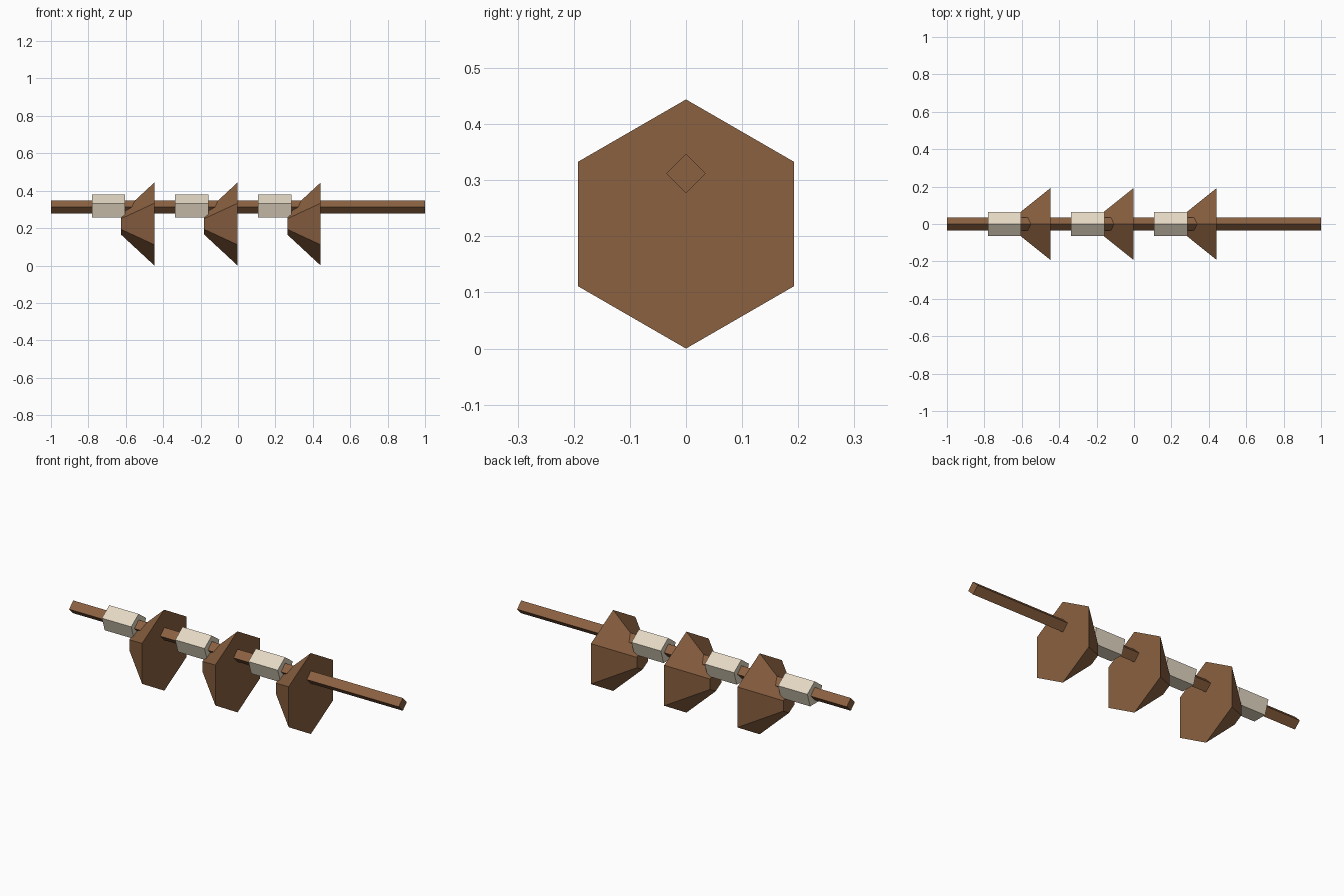
import bpy, bmesh, math

if "Cube" in bpy.data.objects:
    bpy.data.objects.remove(bpy.data.objects["Cube"])


def linear(c):
    c /= 255
    return c / 12.92 if c <= 0.04045 else ((c + 0.055) / 1.055) ** 2.4


def material(name, rgb):
    m = bpy.data.materials.new(name)
    m.diffuse_color = [linear(c) for c in rgb] + [1]
    m.use_nodes = True
    m.node_tree.nodes["Principled BSDF"].inputs["Base Color"].default_value = m.diffuse_color
    return m


def tapered_prism(name, sides, x0, x1, r0, r1, z, mat):
    """Closed prism along x, with one corner pointing straight up."""
    bm = bmesh.new()
    rings = []
    for x, r in ((x0, r0), (x1, r1)):
        angles = [2 * math.pi * i / sides for i in range(sides)]
        rings.append([bm.verts.new((x, r * math.sin(a), z + r * math.cos(a))) for a in angles])
    a, b = rings
    bm.faces.new(a)
    bm.faces.new(b)
    for i in range(sides):
        j = (i + 1) % sides
        bm.faces.new((a[i], a[j], b[j], b[i]))
    bmesh.ops.recalc_face_normals(bm, faces=bm.faces)
    mesh = bpy.data.meshes.new(name)
    bm.to_mesh(mesh)
    bm.free()
    mesh.materials.append(mat)
    obj = bpy.data.objects.new(name, mesh)
    bpy.context.collection.objects.link(obj)
    return obj


brown = material("brown wood", (139, 97, 65))
cream = material("cream", (228, 216, 195))
ROD_Z = 0.312

# long square rod
tapered_prism("rod", 4, -1, 1, 0.035, 0.035, ROD_Z, brown)

# three repeats of a sleeve followed by a flared cone
for i in range(3):
    x = -0.781 + i * 0.4445
    tapered_prism(f"sleeve_{i + 1}", 5, x, x + 0.178, 0.0675, 0.0675, ROD_Z, cream)
    tapered_prism(f"flared_cone_{i + 1}", 6, x + 0.156, x + 0.334, 0.057, 0.222, 0.222, brown)
